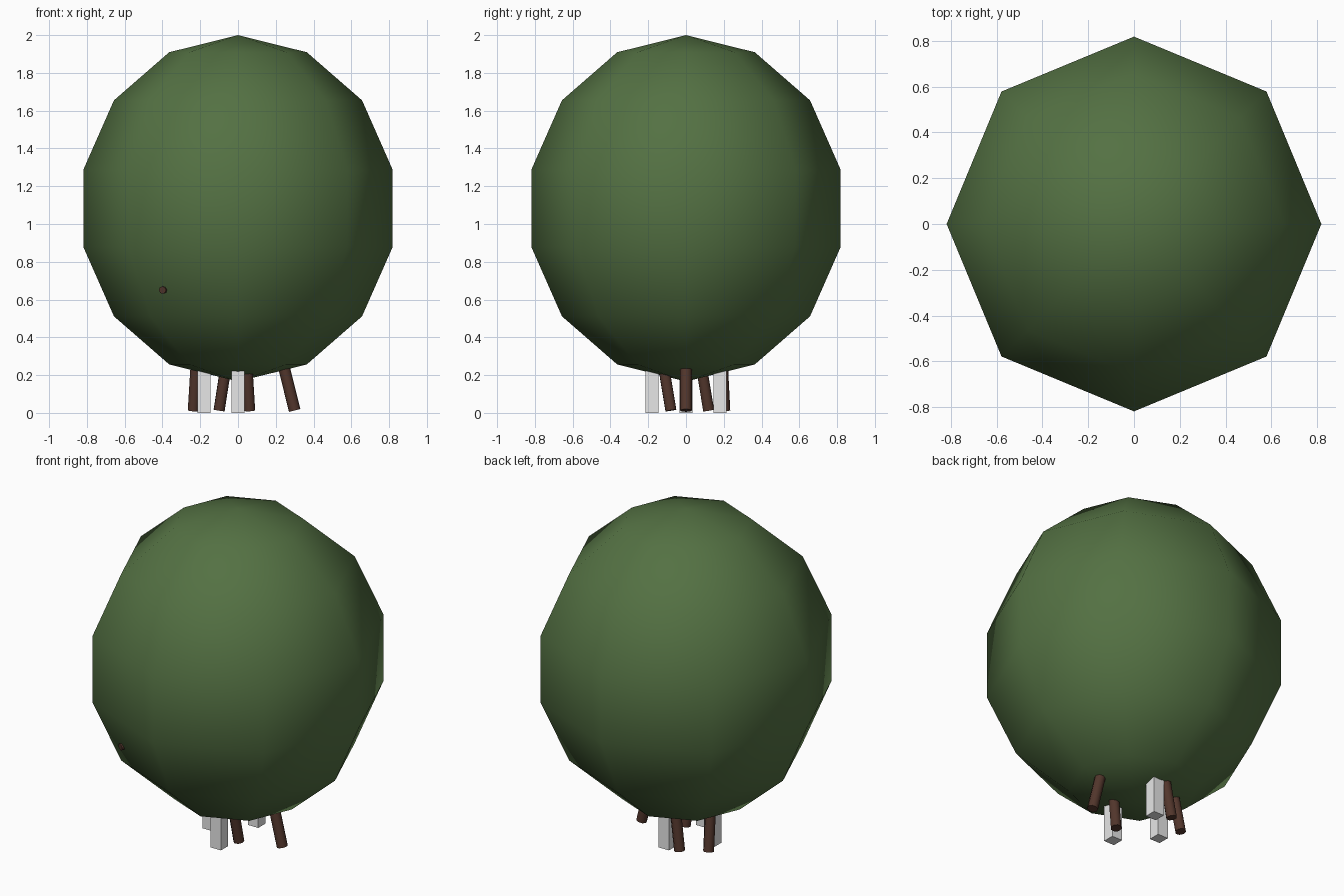
import bpy
import math
from mathutils import Vector

if "Cube" in bpy.data.objects:
    bpy.data.objects.remove(bpy.data.objects["Cube"], do_unlink=True)


def make_material(name, colour):
    mat = bpy.data.materials.new(name)
    mat.use_nodes = True
    mat.diffuse_color = (*colour, 1)
    bsdf = mat.node_tree.nodes["Principled BSDF"]
    bsdf.inputs["Base Color"].default_value = (*colour, 1)
    bsdf.inputs["Roughness"].default_value = 0.9
    return mat


leaf_green = make_material("leaf green", (0.088, 0.165, 0.056))
bark_brown = make_material("bark brown", (0.085, 0.037, 0.025))
pale_grey = make_material("pale grey", (0.8, 0.8, 0.8))


def finish(name, mat):
    obj = bpy.context.object
    obj.name = name
    obj.data.materials.append(mat)
    return obj


def rod(name, start, end, radius):
    """Cylinder running between two points."""
    start, end = Vector(start), Vector(end)
    axis = end - start
    bpy.ops.mesh.primitive_cylinder_add(
        vertices=8, radius=radius, depth=axis.length,
        location=(start + end) / 2,
        rotation=axis.to_track_quat('Z', 'Y').to_euler())
    finish(name, bark_brown)
    bpy.ops.object.shade_smooth_by_angle(angle=math.radians(50))


# Foliage ball: coarse sphere, smooth shaded, slightly tall
bpy.ops.mesh.primitive_uv_sphere_add(segments=8, ring_count=7, radius=1,
                                     location=(0, 0, 1.083))
foliage = finish("foliage", leaf_green)
foliage.scale = (0.84, 0.84, 0.917)
bpy.ops.object.shade_smooth()

# Square posts on three sides
for name, x, y in (("front_post", 0, -0.18), ("back_post", 0, 0.18),
                   ("right_post", -0.18, 0)):
    bpy.ops.mesh.primitive_cube_add(size=1, location=(x, y, 0.18))
    post = finish(name, pale_grey)
    post.scale = (0.07, 0.07, 0.36)

# Leaning round stems: foot position and lean per unit of height
stems = (("left_stem", (0.30, 0), (-0.24, 0)),
         ("front_stem", (0.062, -0.08), (-0.06, -0.16)),
         ("right_stem", (-0.237, 0.12), (0.06, -0.16)),
         ("back_stem", (-0.10, 0.205), (0.15, -0.05)))
for name, foot, lean in stems:
    height = 0.4
    top = (foot[0] + lean[0] * height, foot[1] + lean[1] * height, height)
    rod(name, (*foot, 0.013), top, 0.031)

# Twig tip poking through the foliage
rod("twig", (-0.34, -0.42, 0.67), (-0.40, -0.567, 0.65), 0.02)
